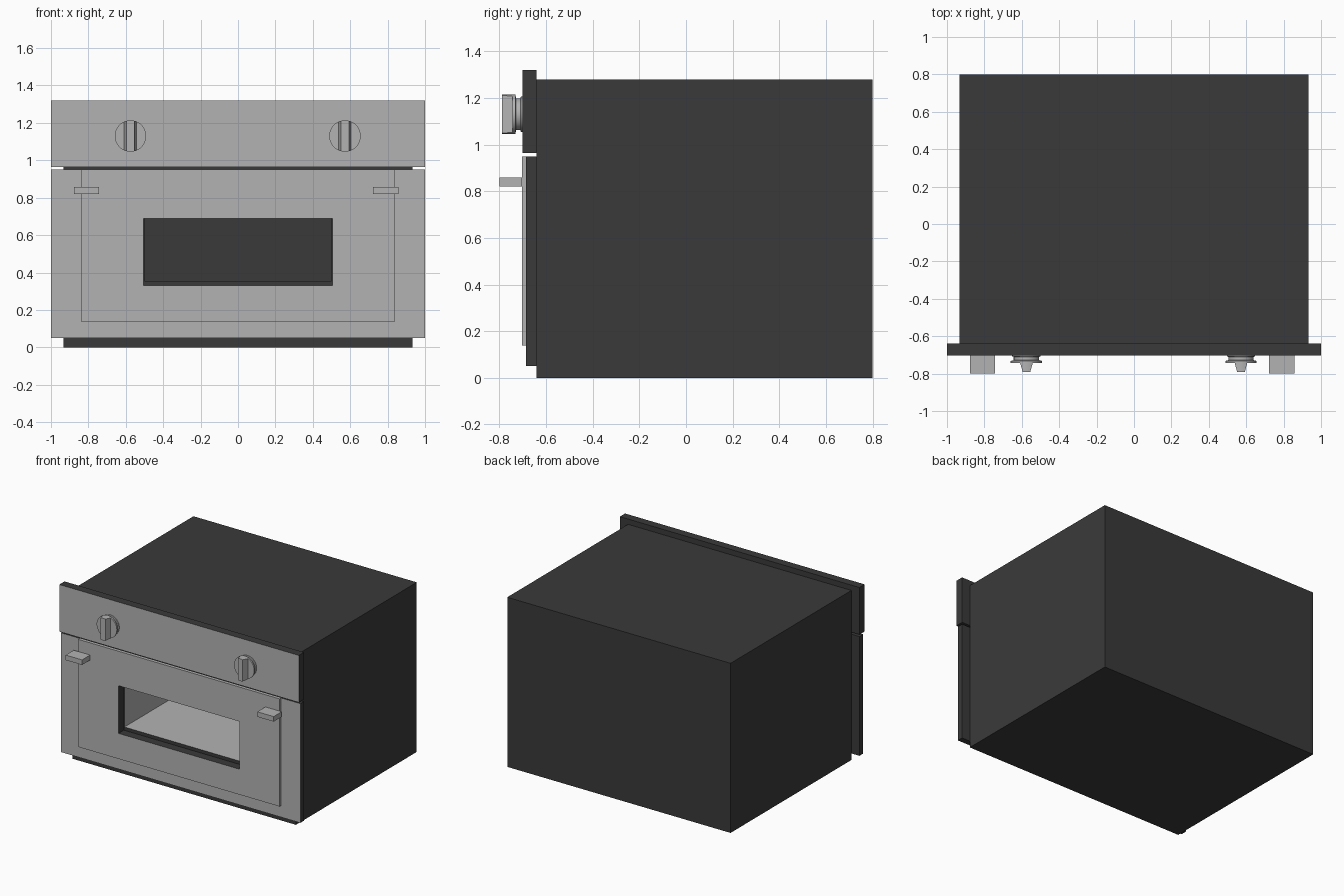
import bpy, bmesh, math
from mathutils import Matrix, Vector

cube = bpy.data.objects.get("Cube")
if cube:
    bpy.data.objects.remove(cube, do_unlink=True)


def material(name, value):
    m = bpy.data.materials.new(name)
    m.use_nodes = True
    color = (value, value, value, 1)
    m.diffuse_color = color
    m.node_tree.nodes["Principled BSDF"].inputs["Base Color"].default_value = color
    return m


LIGHT, DARK = 0, 1
MATERIALS = [material("light grey metal", 0.45), material("dark grey metal", 0.042)]


def finish(name, bm, rule):
    """Recalculate normals, colour faces by rule and make the object."""
    bmesh.ops.recalc_face_normals(bm, faces=bm.faces)
    for f in bm.faces:
        f.material_index = rule(f)
    mesh = bpy.data.meshes.new(name)
    bm.to_mesh(mesh)
    bm.free()
    for m in MATERIALS:
        mesh.materials.append(m)
    obj = bpy.data.objects.new(name, mesh)
    bpy.context.collection.objects.link(obj)
    return obj


def box(name, x, y, z, rule):
    bm = bmesh.new()
    size = Vector((x[1] - x[0], y[1] - y[0], z[1] - z[0]))
    mid = Vector((sum(x) / 2, sum(y) / 2, sum(z) / 2))
    bmesh.ops.create_cube(bm, size=1, matrix=Matrix.Translation(mid) @ Matrix.Diagonal(size).to_4x4())
    return finish(name, bm, rule)


def block_with_opening(name, outer, hole, front, back, depth, rule):
    """Block with a rectangular opening; rects are (half width, bottom, top).
    depth == back makes it a through hole, otherwise a closed cavity."""
    bm = bmesh.new()

    def loop(rect, y):
        w, lo, hi = rect
        return [bm.verts.new((px, y, pz)) for px, pz in ((-w, lo), (w, lo), (w, hi), (-w, hi))]

    def bridge(a, b):
        for i in range(4):
            j = (i + 1) % 4
            bm.faces.new((a[i], a[j], b[j], b[i]))

    out_front, out_back = loop(outer, front), loop(outer, back)
    in_front, in_back = loop(hole, front), loop(hole, depth)
    bridge(out_front, out_back)
    bridge(out_front, in_front)
    bridge(in_front, in_back)
    if depth == back:
        bridge(out_back, in_back)
    else:
        bm.faces.new(out_back)
        bm.faces.new(in_back)
    return finish(name, bm, rule)


# Colour rules
def all_light(f):
    return LIGHT


def front_light(f):
    return LIGHT if f.normal.y < -0.5 else DARK


def in_opening(f):
    c = f.calc_center_median()
    return abs(c.x) < 0.52 and 0.3 < c.z < 0.7


def cavity_walls_light(f):
    return LIGHT if in_opening(f) and abs(f.normal.y) < 0.5 else DARK


def reveal_dark(f):
    return DARK if in_opening(f) and abs(f.normal.y) < 0.5 else LIGHT


# Oven body, door and control panel
window = (0.505, 0.33, 0.69)
block_with_opening("oven_body", (0.932, 0, 1.28), (0.5, 0.355, 0.688),
                   -0.64, 0.8, 0.72, cavity_walls_light)
block_with_opening("door_frame", (1, 0.05, 0.95), window, -0.685, -0.64, -0.64, front_light)
block_with_opening("door_panel", (0.84, 0.138, 0.95), window, -0.704, -0.685, -0.685, reveal_dark)
box("control_panel", (-1, 1), (-0.702, -0.64), (0.965, 1.32), front_light)

# Handle brackets
for side, x in (("right", -0.81), ("left", 0.79)):
    box(side + "_handle_bracket", (x - 0.068, x + 0.068), (-0.8, -0.704), (0.82, 0.858), all_light)


# Knobs: turned base plus a tapered grip sliced from a disc
def turned(bm, profile, segments=48):
    rings = [[bm.verts.new((r * math.cos(a), y, r * math.sin(a)))
              for a in (math.tau * i / segments for i in range(segments))]
             for r, y in profile]
    for a, b in zip(rings, rings[1:]):
        for i in range(segments):
            j = (i + 1) % segments
            bm.faces.new((a[i], a[j], b[j], b[i]))
    bm.faces.new(rings[0])
    bm.faces.new(rings[-1])


def place_knob(obj, x):
    obj.location = (x, -0.702, 1.13)
    bpy.ops.object.select_all(action="DESELECT")
    obj.select_set(True)
    bpy.context.view_layer.objects.active = obj
    bpy.ops.object.shade_smooth_by_angle(angle=math.radians(30))


for side, x in (("right", -0.575), ("left", 0.572)):
    bm = bmesh.new()
    turned(bm, [(0.076, 0), (0.076, -0.006), (0.068, -0.008), (0.068, -0.026),
                (0.084, -0.03), (0.084, -0.042)])
    place_knob(finish(side + "_knob_base", bm, all_light), x)

    bm = bmesh.new()
    turned(bm, [(0.084, -0.04), (0.084, -0.088)])
    for s in (-1, 1):
        cut = bmesh.ops.bisect_plane(bm, geom=bm.verts[:] + bm.edges[:] + bm.faces[:],
                                     plane_co=(s * 0.034, -0.04, 0), plane_no=(s, -0.28, 0),
                                     clear_outer=True)
        rim = [e for e in cut["geom_cut"] if isinstance(e, bmesh.types.BMEdge)]
        bmesh.ops.holes_fill(bm, edges=rim, sides=0)
    place_knob(finish(side + "_knob_grip", bm, all_light), x)
